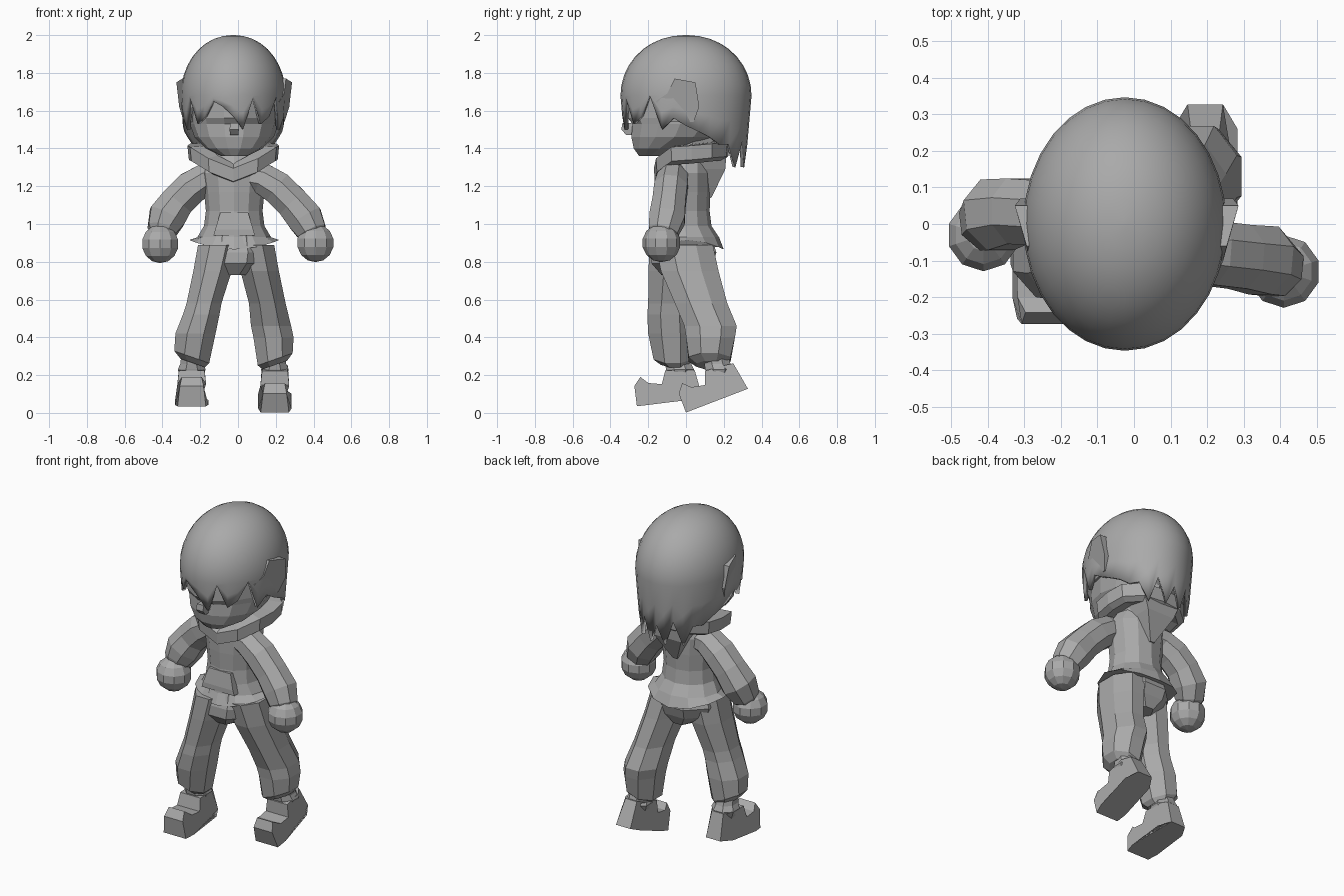
import bpy, bmesh
from math import sin, cos, pi, radians
from mathutils import Vector, Matrix

if bpy.data.objects.get("Cube"):
    bpy.data.objects.remove(bpy.data.objects["Cube"], do_unlink=True)

grey = bpy.data.materials.new("plain_grey")
grey.use_nodes = True
colour = (0.4, 0.4, 0.4, 1)
grey.diffuse_color = colour
grey.node_tree.nodes["Principled BSDF"].inputs["Base Color"].default_value = colour

CENTRE = -0.02


def build(name, verts, faces, smooth=False):
    """Make a closed or open mesh object with outward normals."""
    mesh = bpy.data.meshes.new(name)
    mesh.from_pydata([tuple(v) for v in verts], [], faces)
    bm = bmesh.new()
    bm.from_mesh(mesh)
    bmesh.ops.recalc_face_normals(bm, faces=bm.faces)
    bm.to_mesh(mesh)
    bm.free()
    mesh.materials.append(grey)
    for poly in mesh.polygons:
        poly.use_smooth = smooth
    obj = bpy.data.objects.new(name, mesh)
    bpy.context.collection.objects.link(obj)
    return obj


def skin(name, rings, caps=(True, True), wrap=False, smooth=False):
    """Bridge equal-length rings of points, with caps at the first and last."""
    n, count = len(rings[0]), len(rings)
    verts = [p for ring in rings for p in ring]
    faces = []
    for r in range(count if wrap else count - 1):
        a, b = r * n, (r + 1) % count * n
        for i in range(n):
            j = (i + 1) % n
            faces.append((a + i, a + j, b + j, b + i))
    for capped, start in zip(caps, (0, (count - 1) * n)):
        if capped and not wrap:
            faces.append(tuple(range(start, start + n)))
    return build(name, verts, faces, smooth)


def flat_loft(name, sections, sides, turn=0.0):
    """Sections are x, y, z, half width, half depth."""
    angles = [2 * pi * (i + turn) / sides for i in range(sides)]
    return skin(name, [[(x + a * sin(t), y - b * cos(t), z) for t in angles]
                       for x, y, z, a, b in sections])


def tube(name, path, sides=8):
    """Sections are x, y, z, radius, turned to follow the path."""
    pts = [Vector(p[:3]) for p in path]
    rings = []
    for i, p in enumerate(pts):
        along = (pts[min(i + 1, len(pts) - 1)] - pts[max(i - 1, 0)]).normalized()
        u = Vector((0, 1, 0)).cross(along).normalized()
        v = along.cross(u)
        angles = [2 * pi * (k + 0.5) / sides for k in range(sides)]
        rings.append([p + path[i][3] * (u * cos(t) + v * sin(t)) for t in angles])
    return skin(name, rings)


def prism(name, outline, low, high):
    """Side outline of y, z points; low and high give x for each point."""
    return skin(name, [[(f(y, z), y, z) for y, z in outline] for f in (low, high)])


# Head with a narrow chin
flat_loft("head", [
    (CENTRE, -.19, 1.36, .07, .06), (CENTRE, -.14, 1.4, .15, .14),
    (CENTRE, -.06, 1.46, .21, .235), (CENTRE, -.03, 1.53, .235, .26),
    (CENTRE, 0, 1.56, .24, .315), (CENTRE, 0, 1.7, .24, .31),
    (CENTRE, 0, 1.85, .17, .2)], 14, 0.5)
flat_loft("nose", [(CENTRE, -.28, 1.47, .03, .05), (CENTRE, -.28, 1.5, .035, .088),
                   (CENTRE, -.28, 1.535, .03, .08)], 4, 0.5)
flat_loft("neck", [(CENTRE, .02, 1.25, .12, .1), (CENTRE, .04, 1.48, .14, .16)], 8)

# Hair cap: smooth dome over a ragged rim, front column first, going round to the left
side_rim = [1.5, 1.56, 1.52, 1.49, 1.46, 1.42, 1.42, 1.3, 1.45]
left_rim = [1.57, 1.5, 1.67, 1.53, 1.57, 1.68] + side_rim
right_rim = [1.62, 1.65, 1.57, 1.53, 1.67] + side_rim
rim = left_rim + [1.3, 1.42, 1.3] + right_rim[::-1]
n = len(rim)
BASE = 1.68


def hair_ring(scale, height):
    return [(CENTRE - .005 + .278 * scale(i) * sin(2 * pi * i / n),
             -.347 * scale(i) * cos(2 * pi * i / n), height(i)) for i in range(n)]


hair_rings = []
for drop in (1, 0.5):
    hair_rings.append(hair_ring(lambda i: 1 - .25 * drop * (BASE - rim[i]),
                                lambda i: BASE + (rim[i] - BASE) * drop))
for k in range(9):
    t = k / 9 * pi / 2
    hair_rings.append(hair_ring(lambda i: cos(t) ** 0.95, lambda i: BASE + .32 * sin(t)))
hair_rings.append(hair_ring(lambda i: .03, lambda i: 2.0))
hair = skin("hair", hair_rings, caps=(False, True), smooth=True)
shell = hair.modifiers.new("thickness", "SOLIDIFY")
shell.thickness = 0.02
shell.offset = -1

# Ears flare outwards towards the top and the back
ear = [(-.1, 1.54), (-.16, 1.65), (-.1, 1.69), (-.06, 1.77), (.05, 1.75),
       (.07, 1.62), (.04, 1.54)]
for side, label in ((1, "left"), (-1, "right")):
    prism(label + "_ear", ear, lambda y, z: CENTRE + side * (.2 + .3 * max(0, z - 1.6)),
          lambda y, z: CENTRE + side * (.298 + .25 * y - .22 * abs(z - 1.73)))


# Collar band dipping to a point at the front
def collar_ring(a, b, height, dip):
    ring = []
    for i in range(12):
        t = 2 * pi * i / 12
        s, c = sin(t), cos(t)
        stretch = (abs(s) ** 3 + abs(c) ** 3) ** (-1 / 3)
        ring.append((CENTRE - .005 + a * s * stretch, .03 - b * c * stretch,
                     height - dip * max(0, c) ** 4 + .02 * max(0, -c)))
    return ring


skin("collar", [collar_ring(.2, .17, 1.32, .1), collar_ring(.235, .195, 1.34, .115),
                collar_ring(.243, .2, 1.415, .12), collar_ring(.15, .15, 1.42, .1),
                collar_ring(.13, .12, 1.34, .08)], wrap=True)
flat_loft("hood", [(CENTRE, .1, 1.14, .02, .05), (CENTRE, .13, 1.29, .13, .11),
                   (CENTRE, .13, 1.38, .18, .12)], 4, 0.5)

# Top with a flared pointed hem
shirt = flat_loft("shirt", [
    (CENTRE, .005, .865, .238, .195), (CENTRE, .005, .93, .195, .17),
    (CENTRE, -.01, .99, .16, .145), (CENTRE, -.01, 1.07, .15, .135),
    (CENTRE, -.01, 1.17, .16, .14), (CENTRE, -.01, 1.27, .175, .14),
    (CENTRE, 0, 1.33, .14, .12), (CENTRE, 0, 1.38, .1, .1)], 12)
for v in shirt.data.vertices[:12]:
    v.co.z += .05 * ((v.co.x - CENTRE) / .238) ** 2
prism("pouch", [(-.165, .94), (-.165, .97), (-.15, 1.06), (-.1, 1.06), (-.1, .94)],
      lambda y, z: CENTRE - .11 + .3 * (z - .94),
      lambda y, z: CENTRE + .11 - .3 * (z - .94))

# Sleeves and rounded hands
tube("left_sleeve", [(.08, -.06, 1.25, .08), (.13, -.07, 1.24, .088), (.21, -.08, 1.19, .095),
                     (.29, -.09, 1.11, .095), (.355, -.1, 1.03, .102),
                     (.39, -.12, .96, .085), (.4, -.125, .93, .06)])
tube("right_sleeve", [(-.11, .02, 1.25, .08), (-.17, .02, 1.24, .088), (-.25, .03, 1.19, .097),
                      (-.32, .035, 1.12, .097), (-.375, .025, 1.04, .107),
                      (-.4, 0, .97, .085), (-.405, -.02, .94, .06)])
for label, spot in (("left_hand", (.41, -.13, .9)), ("right_hand", (-.412, -.03, .895))):
    bm = bmesh.new()
    bmesh.ops.create_uvsphere(bm, u_segments=10, v_segments=7, radius=.102,
                              matrix=Matrix.Translation(spot))
    mesh = bpy.data.meshes.new(label)
    bm.to_mesh(mesh)
    bm.free()
    mesh.materials.append(grey)
    bpy.context.collection.objects.link(bpy.data.objects.new(label, mesh))

# Baggy trousers in mid stride, with slanted cuffs
flat_loft("hips", [(CENTRE, -.01, .73, .07, .13), (CENTRE, -.02, .79, .17, .175),
                   (CENTRE, -.01, .85, .19, .185), (CENTRE, -.01, .95, .16, .15)], 8, 0.5)
left = flat_loft("left_trouser", [
    (.195, .13, .255, .07, .08), (.197, .125, .285, .1, .12), (.188, .13, .4, .115, .14),
    (.175, .13, .46, .115, .15), (.155, .08, .58, .105, .15), (.115, .02, .75, .11, .165),
    (.085, -.01, .89, .115, .165)], 8, 0.5)
right = flat_loft("right_trouser", [
    (-.24, -.06, .25, .07, .08), (-.245, -.07, .28, .1, .11), (-.225, -.08, .42, .115, .13),
    (-.195, -.085, .52, .105, .13), (-.18, -.08, .58, .1, .13),
    (-.135, -.06, .75, .11, .15), (-.105, -.05, .89, .115, .155)], 8, 0.5)
for leg, side in ((left, 1), (right, -1)):
    for v in leg.data.vertices[:16]:
        v.co.z += .35 * (side * v.co.x - .2)

# Ankles and boots with raised toes, narrowing at both ends
boot = [(0, 0), (0, .108), (.037, .152), (.075, .115), (.145, .1), (.172, .17),
        (.28, .16), (.327, .153), (.351, 0), (.28, 0), (.06, 0)]
for label, x, toe_y, toe_z, pitch in (("left", .195, 0, .002, 21),
                                      ("right", -.245, -.26, .035, 7)):
    c, s = cos(radians(pitch)), sin(radians(pitch))
    shoe = prism(label + "_boot", boot, lambda y, z: x - .088 + .12 * z,
                 lambda y, z: x + .088 - .12 * z)
    for v in shoe.data.vertices:
        y, z = v.co.y, v.co.z
        taper = .85 - 2 * max(0, z - .1) if y < .05 else .55 if y > .3 else 1
        v.co.x = x + (v.co.x - x) * taper
        v.co.y, v.co.z = toe_y + y * c - z * s, toe_z + y * s + z * c
    y = toe_y + .25 * c - .16 * s
    flat_loft(label + "_ankle", [(x, y, .18, .06, .06), (x, y, .23, .08, .08),
                                 (x, y - .01, .26, .065, .075),
                                 (x, y - .02, .31, .06, .07)], 8, 0.5)
